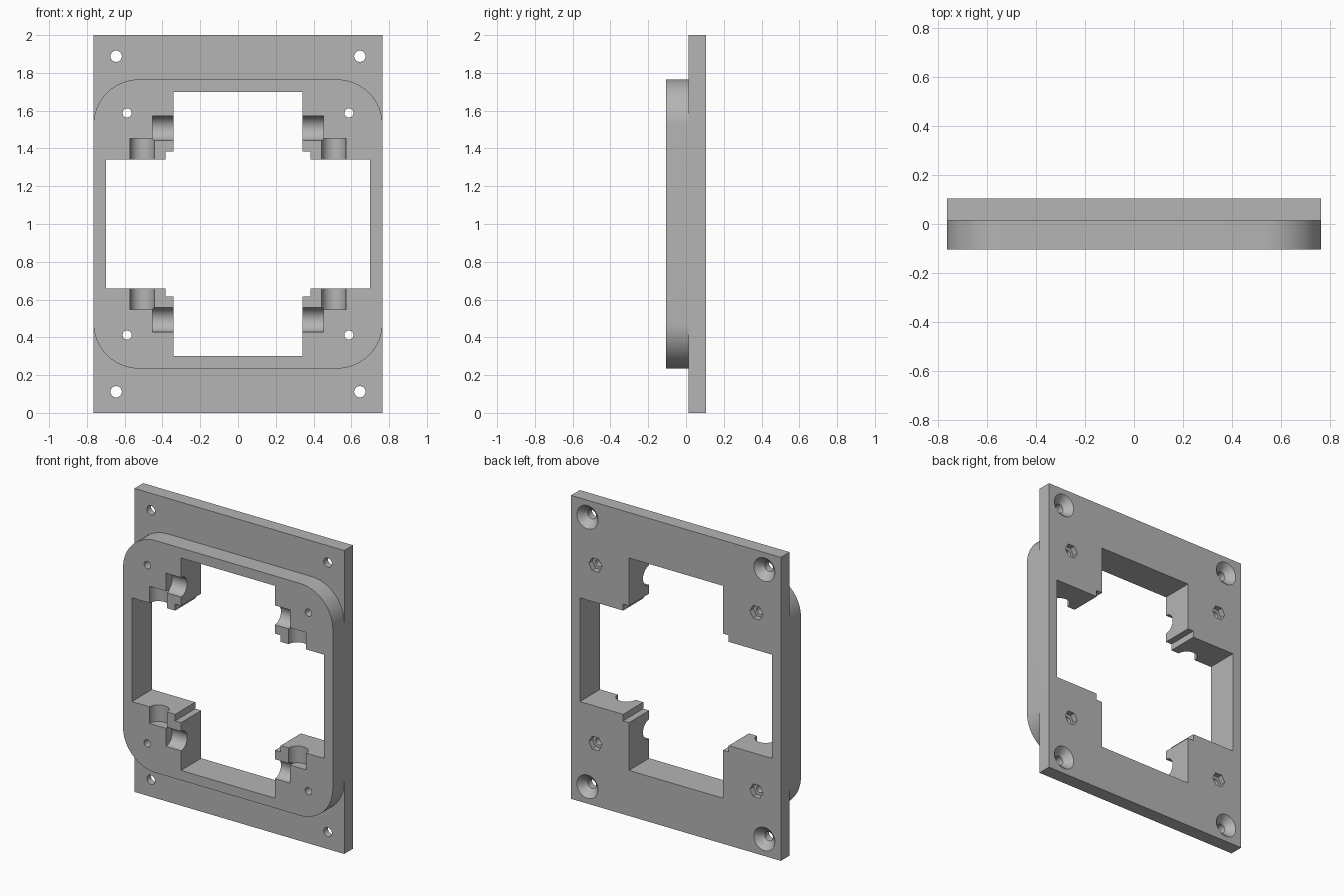
import bpy
from math import pi, cos, sin

old = bpy.data.objects.get("Cube")
if old:
    bpy.data.objects.remove(old, do_unlink=True)

FRONT, SEAM, BACK = -0.105, 0.014, 0.105   # depth levels
MID = 1.0                                  # height of the centre
HALF = 0.765                               # half width

grey = bpy.data.materials.new("grey")
grey.use_nodes = True
grey.diffuse_color = (0.46, 0.46, 0.46, 1)
grey.node_tree.nodes["Principled BSDF"].inputs["Base Color"].default_value = (0.46, 0.46, 0.46, 1)


def box(name, hx, hz, y0, y1):
    """Box centred on the opening, given half sizes and a depth range."""
    bpy.ops.mesh.primitive_cube_add(size=1, location=(0, (y0 + y1) / 2, MID))
    ob = bpy.context.object
    ob.name = name
    ob.scale = (2 * hx, y1 - y0, 2 * hz)
    bpy.ops.object.transform_apply(location=False, rotation=False, scale=True)
    return ob


def round_cutter(x, z, y0, y1, r_front, r_back, sides=32, turn=0):
    """Round or tapered cutter running front to back."""
    bpy.ops.mesh.primitive_cone_add(vertices=sides, radius1=r_back, radius2=r_front,
                                    depth=y1 - y0, location=(x, (y0 + y1) / 2, MID + z),
                                    rotation=(pi / 2, turn, 0))
    return bpy.context.object


def combine(target, other, operation):
    """Boolean another object into the target and remove it."""
    mod = target.modifiers.new("cut", 'BOOLEAN')
    mod.operation = operation
    mod.solver = 'EXACT'
    mod.object = other
    bpy.context.view_layer.objects.active = target
    bpy.ops.object.modifier_apply(modifier=mod.name)
    bpy.data.objects.remove(other, do_unlink=True)


def rounded_block(name, half, radius, y0, y1, steps=16):
    """Square block with rounded corners, extruded front to back."""
    ring = []
    for corner in range(4):
        mid = pi / 4 + corner * pi / 2
        cx = (half - radius) * (1 if cos(mid) > 0 else -1)
        cz = (half - radius) * (1 if sin(mid) > 0 else -1)
        for i in range(steps + 1):
            a = corner * pi / 2 + i / steps * pi / 2
            ring.append((cx + radius * cos(a), MID + cz + radius * sin(a)))
    n = len(ring)
    verts = [(x, y, z) for y in (y0, y1) for x, z in ring]
    faces = [tuple(range(n)), tuple(range(2 * n - 1, n - 1, -1))]
    faces += [(i, i + n, (i + 1) % n + n, (i + 1) % n) for i in range(n)]
    mesh = bpy.data.meshes.new(name)
    mesh.from_pydata(verts, [], faces)
    ob = bpy.data.objects.new(name, mesh)
    bpy.context.collection.objects.link(ob)
    return ob


# Back plate with the raised rounded frame on its front
frame = box("mounting_frame", HALF, 1.0, SEAM, BACK)
combine(frame, rounded_block("raised_frame", HALF, 0.24, FRONT, SEAM + 0.03), 'UNION')

# Cross-shaped opening with small stepped inner corners
for hx, hz in ((0.342, 0.7), (0.7, 0.342), (0.385, 0.385)):
    combine(frame, box("opening_cutter", hx, hz, -0.3, 0.3), 'DIFFERENCE')

# Half-round grooves on the front beside the opening corners
for side in (-1, 1):
    for axis in ("x", "z"):
        offset = side * 0.507
        place = (0, FRONT, MID + offset) if axis == "x" else (offset, FRONT, MID)
        turn = (0, pi / 2, 0) if axis == "x" else (0, 0, 0)
        bpy.ops.mesh.primitive_cylinder_add(vertices=48, radius=0.064, depth=0.904,
                                            location=place, rotation=turn)
        combine(frame, bpy.context.object, 'DIFFERENCE')

# Screw holes: countersunk in the plate, hexagonal nut pockets in the frame
for sx in (-1, 1):
    for sz in (-1, 1):
        px, pz = sx * 0.645, sz * 0.888
        nx, nz = sx * 0.587, sz * 0.588
        cutters = (
            (px, pz, -0.2, 0.2, 0.03, 0.03),
            (px, pz, BACK - 0.047, BACK + 0.005, 0.03, 0.082),
            (nx, nz, -0.2, 0.2, 0.024, 0.024),
            (nx, nz, BACK - 0.037, BACK + 0.01, 0.048, 0.048, 6, pi / 6),
        )
        for c in cutters:
            combine(frame, round_cutter(*c), 'DIFFERENCE')

# Material and shading
frame.data.materials.clear()
frame.data.materials.append(grey)
for p in frame.data.polygons:
    p.material_index = 0
bpy.ops.object.select_all(action='DESELECT')
frame.select_set(True)
bpy.context.view_layer.objects.active = frame
bpy.ops.object.shade_smooth_by_angle(angle=pi / 6)
